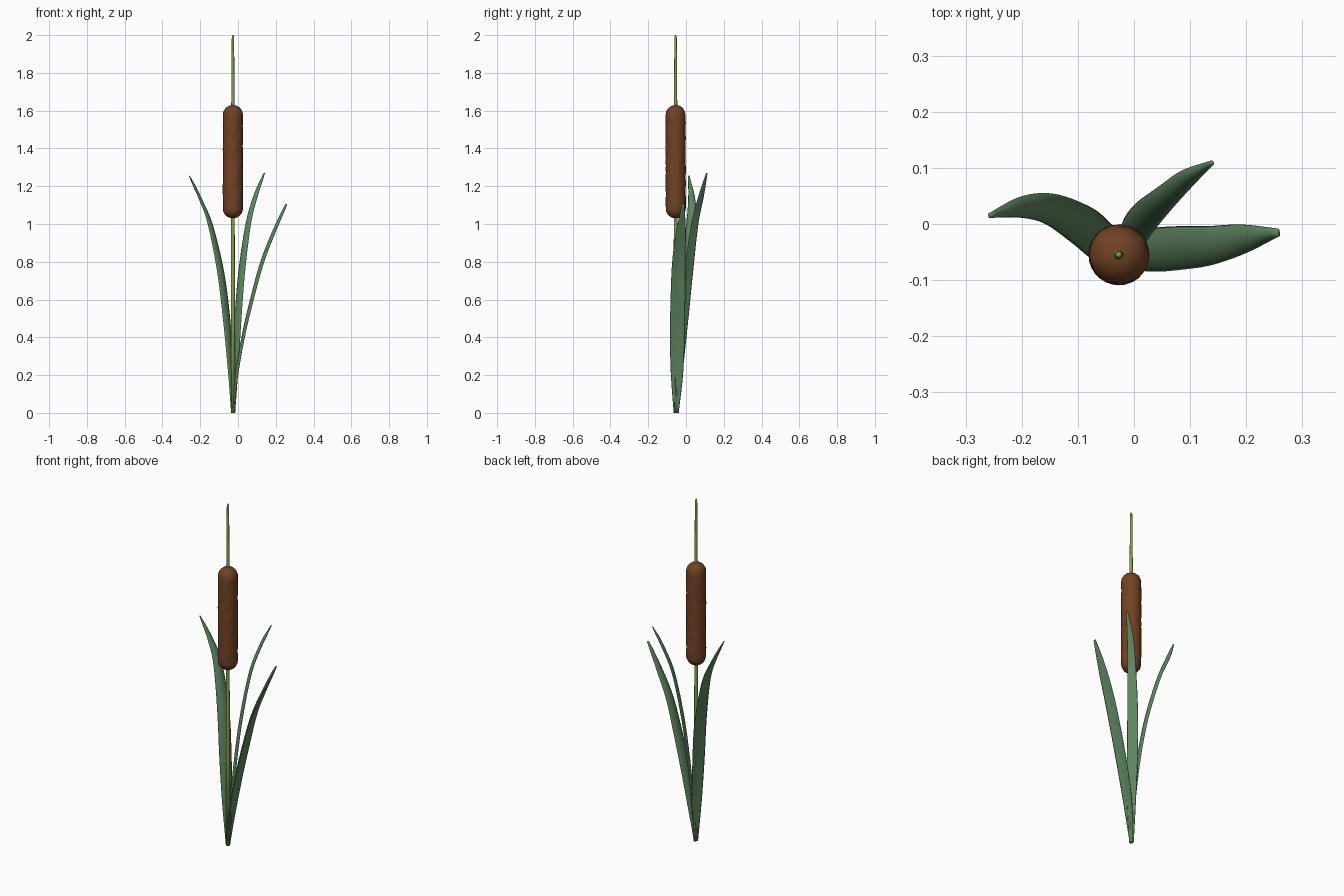
import bpy, bmesh, math, random
from mathutils import Vector

if "Cube" in bpy.data.objects:
    bpy.data.objects.remove(bpy.data.objects["Cube"])

random.seed(4)
CX, CY = -0.027, -0.055


def material(name, rgb):
    m = bpy.data.materials.new(name)
    m.diffuse_color = (*rgb, 1)
    m.use_nodes = True
    m.node_tree.nodes["Principled BSDF"].inputs["Base Color"].default_value = m.diffuse_color
    return m


BROWN = material("seed brown", (0.165, 0.055, 0.017))
STEM = material("stem green", (0.24, 0.36, 0.07))
LEAF = material("leaf green", (0.11, 0.235, 0.115))


def loft(name, rings, mat):
    """Skin closed rings of points and cap both ends."""
    bm = bmesh.new()
    loops = [[bm.verts.new(p) for p in ring] for ring in rings]
    n = len(loops[0])
    for a, b in zip(loops, loops[1:]):
        for i in range(n):
            j = (i + 1) % n
            bm.faces.new((a[i], a[j], b[j], b[i]))
    bm.faces.new(loops[0][::-1])
    bm.faces.new(loops[-1])
    bmesh.ops.recalc_face_normals(bm, faces=bm.faces)
    for f in bm.faces:
        f.smooth = True
    me = bpy.data.meshes.new(name)
    bm.to_mesh(me)
    bm.free()
    me.materials.append(mat)
    ob = bpy.data.objects.new(name, me)
    bpy.context.collection.objects.link(ob)
    return ob


def lathe(name, profile, sides, mat, rough=0.0):
    rings = []
    for r, z in profile:
        ring = []
        for i in range(sides):
            a = 2 * math.pi * i / sides
            q = r + random.uniform(-rough, rough) * min(1, r / 0.05)
            ring.append((CX + q * math.cos(a), CY + q * math.sin(a), z))
        rings.append(ring)
    return loft(name, rings, mat)


def spline(pts, t):
    """Catmull-Rom point on a list of vectors, t from 0 to 1."""
    s = t * (len(pts) - 1)
    i = min(int(s), len(pts) - 2)
    u = s - i
    b, c = pts[i], pts[i + 1]
    a = pts[i - 1] if i else b * 2 - c
    d = pts[i + 2] if i + 2 < len(pts) else c * 2 - b
    return 0.5 * (2 * b + (c - a) * u + (2 * a - 5 * b + 4 * c - d) * u ** 2
                  + (3 * b - a - 3 * c + d) * u ** 3)


def leaf(name, path, widths, angles, thick=0.007):
    """Channelled blade; angles turn the width direction in plan (degrees)."""
    pts = [Vector(p) for p in path]
    ws = [Vector((w, a, 0)) for w, a in zip(widths, angles)]
    rings, steps, n = [], 40, 12
    for k in range(steps + 1):
        t = k / steps
        p = spline(pts, t)
        w, ang, _ = spline(ws, t)
        side = Vector((math.cos(math.radians(ang)), math.sin(math.radians(ang)), 0))
        tangent = (spline(pts, min(1, t + 0.01)) - spline(pts, max(0, t - 0.01))).normalized()
        side = (side - tangent * side.dot(tangent)).normalized()
        normal = tangent.cross(side)
        h = min(thick, w * 0.3)
        ring = []
        for i in range(n):
            a = 2 * math.pi * i / n
            c = math.cos(a)
            fold = -w * 0.13 * (c * c - 0.5)
            ring.append(p + side * (w / 2 * c) + normal * (h * math.sin(a) + fold))
        rings.append(ring)
    return loft(name, rings, LEAF)


# Stem, thinning to a spike above the head
lathe("stem", [(0.011, 0), (0.011, 0.5), (0.0095, 1.05), (0.009, 1.6),
               (0.0075, 1.85), (0.006, 1.99), (0.003, 2.0)], 12, STEM)

# Seed head, a rounded sausage with a slightly rough skin
R, Z0, Z1 = 0.053, 1.03, 1.63
caps = [(R * math.sin(a), R * (1 - math.cos(a)))
        for a in (math.radians(d) for d in (6, 22, 38, 54, 72))]
body = [(R, Z0 + R + (Z1 - Z0 - 2 * R) * i / 24) for i in range(25)]
profile = ([(r, Z0 + z) for r, z in caps] + body
           + [(r, Z1 - z) for r, z in reversed(caps)])
lathe("seed_head", profile, 28, BROWN, 0.0014)

# Three blades around the stem
leaf("left_leaf",
     [(-.027, -.052, 0), (-.038, -.045, .25), (-.058, -.03, .5), (-.09, -.004, .75),
      (-.147, .026, 1.0), (-.2, .030, 1.13), (-.258, .015, 1.255)],
     [.026, .058, .072, .072, .056, .038, .008],
     [-120, -120, -120, -118, -110, -95, -80])
leaf("back_leaf",
     [(-.025, -.05, 0), (-.014, -.036, .25), (-.002, -.014, .5), (.018, .012, .75),
      (.053, .045, 1.0), (.093, .08, 1.15), (.14, .110, 1.27)],
     [.026, .050, .060, .058, .046, .034, .008],
     [125, 125, 125, 125, 125, 125, 125])
leaf("right_leaf",
     [(-.027, -.052, 0), (-.005, -.048, .2), (.03, -.046, .4), (.076, -.043, .6),
      (.13, -.039, .8), (.192, -.027, .96), (.257, -.015, 1.105)],
     [.026, .064, .078, .078, .070, .052, .014],
     [90, 90, 90, 92, 96, 98, 100])
